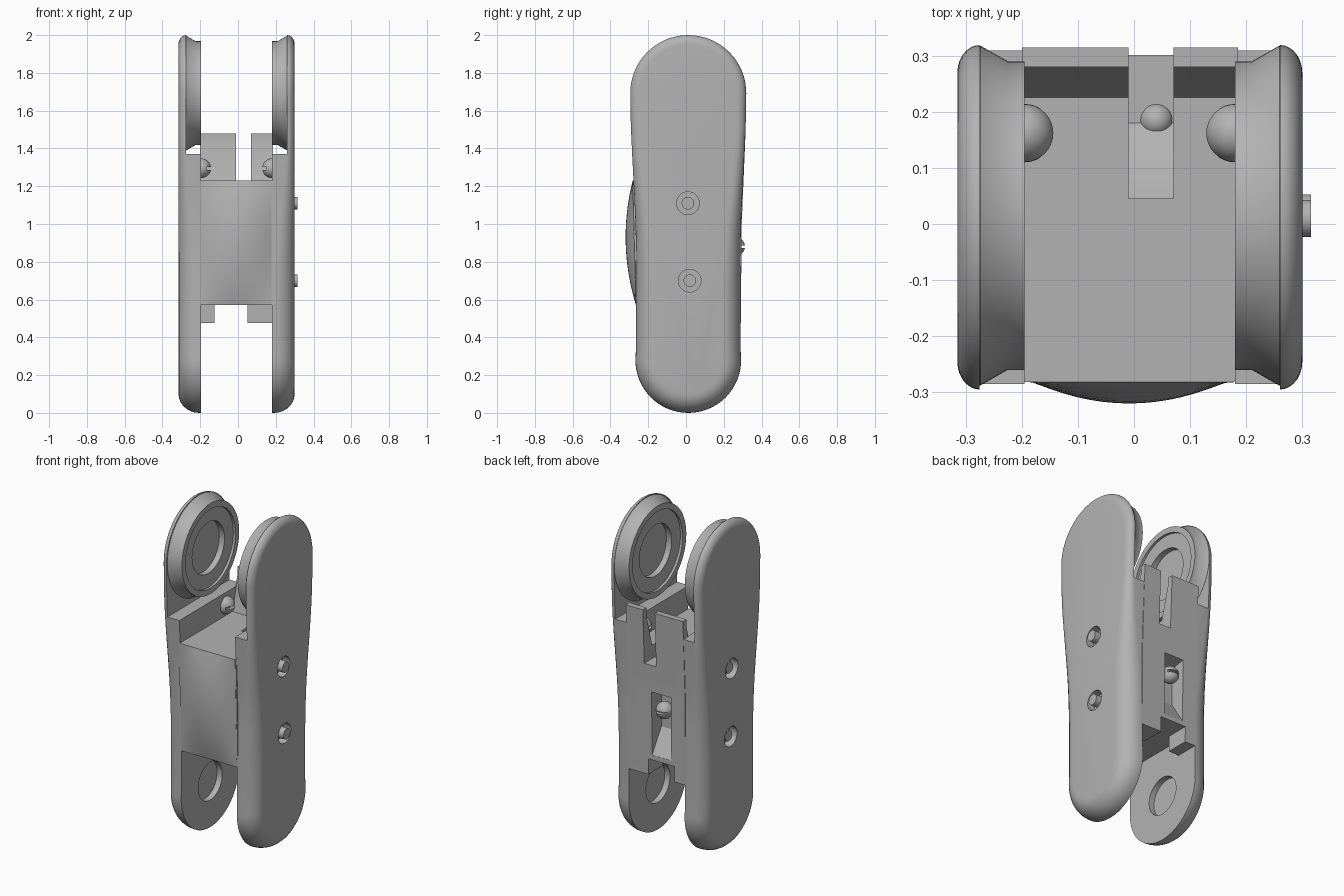
import bpy, bmesh, math
from mathutils import Vector

if "Cube" in bpy.data.objects:
    bpy.data.objects.remove(bpy.data.objects["Cube"])

grey = bpy.data.materials.new("mid_grey")
grey.diffuse_color = (0.45, 0.45, 0.45, 1)
grey.use_nodes = True
grey.node_tree.nodes["Principled BSDF"].inputs["Base Color"].default_value = grey.diffuse_color


def loft(name, rings):
    """Closed skin through rings of equal point count."""
    bm = bmesh.new()
    loops = [[bm.verts.new(p) for p in ring] for ring in rings]
    n = len(loops[0])
    for a, b in zip(loops, loops[1:]):
        for i in range(n):
            bm.faces.new((a[i], a[(i + 1) % n], b[(i + 1) % n], b[i]))
    bm.faces.new(loops[0])
    bm.faces.new(loops[-1])
    bmesh.ops.recalc_face_normals(bm, faces=bm.faces)
    me = bpy.data.meshes.new(name)
    bm.to_mesh(me)
    bm.free()
    me.materials.append(grey)
    ob = bpy.data.objects.new(name, me)
    bpy.context.collection.objects.link(ob)
    return ob


def extrude(name, yz, x0, x1):
    return loft(name, [[(x, y, z) for y, z in yz] for x in (x0, x1)])


def box(name, x0, x1, y0, y1, z0, z1):
    return extrude(name, [(y0, z0), (y1, z0), (y1, z1), (y0, z1)], x0, x1)


def lathe(name, y, z, steps, n=64):
    """Turn (x, radius) steps about an axis parallel to x."""
    return loft(name, [[(x, y + r * math.cos(2 * math.pi * i / n), z + r * math.sin(2 * math.pi * i / n))
                        for i in range(n)] for x, r in steps])


def cut(ob, *cutters):
    for c in cutters:
        m = ob.modifiers.new("cut", 'BOOLEAN')
        m.operation, m.solver, m.object = 'DIFFERENCE', 'EXACT', c
        bpy.context.view_layer.objects.active = ob
        bpy.ops.object.modifier_apply(modifier=m.name)
        bpy.data.objects.remove(c)


def ball(name, pos, r, axis):
    """Slotted round screw head."""
    bm = bmesh.new()
    bmesh.ops.create_uvsphere(bm, u_segments=32, v_segments=16, radius=r)
    bmesh.ops.translate(bm, verts=bm.verts, vec=pos)
    me = bpy.data.meshes.new(name)
    bm.to_mesh(me)
    bm.free()
    me.materials.append(grey)
    ob = bpy.data.objects.new(name, me)
    bpy.context.collection.objects.link(ob)
    c, a = Vector(pos), Vector(axis) * r
    h = Vector((1, 1, 1)) * r * 1.2
    lo, hi = c - h, c + h
    lo.z, hi.z = c.z - r * 0.15, c.z + r * 0.15
    for k in range(2):
        if a[k] > 0:
            lo[k] = c[k] + r * 0.55
        elif a[k] < 0:
            hi[k] = c[k] - r * 0.55
    cut(ob, box("slot", lo.x, hi.x, lo.y, hi.y, lo.z, hi.z))
    return ob


def smooth(lo, hi, v):
    t = min(1, max(0, (v - lo) / (hi - lo)))
    return t * t * (3 - 2 * t)


# Side plate outline: two round ends joined by softly waisted edges
YC, ZB, ZT, RB, RT = 0.012, 0.28, 1.693, 0.28, 0.307
outline = []
for i in range(33):
    a = math.pi * i / 32
    outline.append((YC + RT * math.cos(a), ZT + RT * math.sin(a)))
edge = []
for i in range(1, 24):
    z = ZT + (ZB - ZT) * i / 24
    edge.append((RB - 0.003 + (RT - RB + 0.003) * smooth(0.85, 1.69, z), z))
outline += [(YC - r, z) for r, z in edge]
for i in range(33):
    a = math.pi + math.pi * i / 32
    outline.append((YC + RB * math.cos(a), ZB + RB * math.sin(a)))
outline += [(YC + r, z) for r, z in reversed(edge)]


def plate_ring(x, s, t):
    """Rounded outer rim, wide at the foot and tight at the head."""
    pts = []
    for y, z in outline:
        k = smooth(0.6, 1.5, z)
        depth, width = 0.11 - 0.07 * k, 0.10 - 0.05 * k
        c = Vector((YC, min(ZT, max(ZB, z))))
        p = Vector((y, z)) - c
        inset = width * (1 - math.sqrt(1 - (1 - t) ** 2))
        p = c + p * (1 - inset / p.length)
        pts.append((x + s * depth * t, p.x, p.y))
    return pts


for side, xo, s in (("left", -0.315, 1), ("right", 0.30, -1)):
    xi = xo + s * 0.12
    rings = [plate_ring(xo, s, t) for t in (0, 0.03, 0.1, 0.22, 0.4, 0.6, 0.8, 1)]
    rings.append([(xi, y, z) for y, z in outline])
    plate = loft(side + "_side_plate", rings)
    # Thin head, foot socket and two screw recesses
    a, b = sorted((xo + s * 0.04, xo + s * 0.2))
    cut(plate, box("head_cut", a, b, -0.5, 0.5, 1.37, 2.2),
        lathe("foot_socket", YC, 0.28, [(xi - s * 0.035, 0.115), (xi + s * 0.1, 0.115)]),
        lathe("recess_a", 0.01, 1.11, [(xo - s * 0.1, 0.06), (xo + s * 0.05, 0.06)]),
        lathe("recess_b", 0.02, 0.70, [(xo - s * 0.1, 0.06), (xo + s * 0.05, 0.06)]))
    # Conical boss with stepped circular socket
    lathe(side + "_head_boss", 0.015, ZT, [(xo + s * d, r) for d, r in (
        (0.03, 0.297), (0.041, 0.303), (0.09, 0.275), (0.12, 0.275), (0.12, 0.24),
        (0.105, 0.24), (0.105, 0.155), (0.07, 0.155))])
    # Screws in the recesses
    tip = xo - 0.015 * s if side == "right" else xo + 0.015 * s
    for n, (y, z) in enumerate(((0.01, 1.11), (0.02, 0.70))):
        lathe(f"{side}_screw_{n}", y, z, [(xo + s * 0.06, 0.033), (tip, 0.033)], 32)
    ball(side + "_detent", (xi, 0.162, 1.295), 0.052, (s, 0, 0))

# Centre body with raised back wall and lower back tabs
body = extrude("centre_body", [(-0.265, 0.57), (-0.28, 1.23), (0.225, 1.23), (0.28, 1.43), (0.28, 1.48),
                               (0.315, 1.48), (0.295, 1.0), (0.29, 0.475), (0.15, 0.475), (0.15, 0.57)],
               -0.2, 0.185)
cut(body,
    extrude("back_slot", [(0.045, 1.6), (0.045, 1.2), (0.145, 1.18), (0.18, 1.15), (0.4, 1.15), (0.4, 1.6)],
            -0.01, 0.07),
    extrude("back_window", [(0.4, 1.0), (0.2, 0.97), (0.2, 0.74), (0.29, 0.6), (0.4, 0.6)], -0.105, 0.025),
    box("tab_gap", -0.125, 0.05, 0.1, 0.4, 0.4, 0.57))
ball("back_screw", (-0.04, 0.262, 0.88), 0.05, (0, 1, 0))
ball("slot_screw", (0.04, 0.185, 1.14), 0.03, (0, 1, 0))

# Bulged front panel
N = 16
rows = []
for j in range(N + 1):
    v = j / N
    z = 0.57 + 0.66 * v
    row = []
    for i in range(N + 1):
        u = 2 * i / N - 1
        y = -0.265 - 0.017 * v - 0.046 * (1 - u * u) * (1 - (2 * v - 1) ** 2)
        row.append((-0.0085 + 0.1865 * u, y, z))
    rows.append(row + [(0.178, -0.22, z), (-0.195, -0.22, z)])
loft("front_panel", rows)

# Smooth curved skins, keep hard edges
bpy.ops.object.select_all(action='DESELECT')
for ob in bpy.context.scene.objects:
    ob.select_set(True)
    bpy.context.view_layer.objects.active = ob
bpy.ops.object.shade_smooth_by_angle(angle=math.radians(30))
